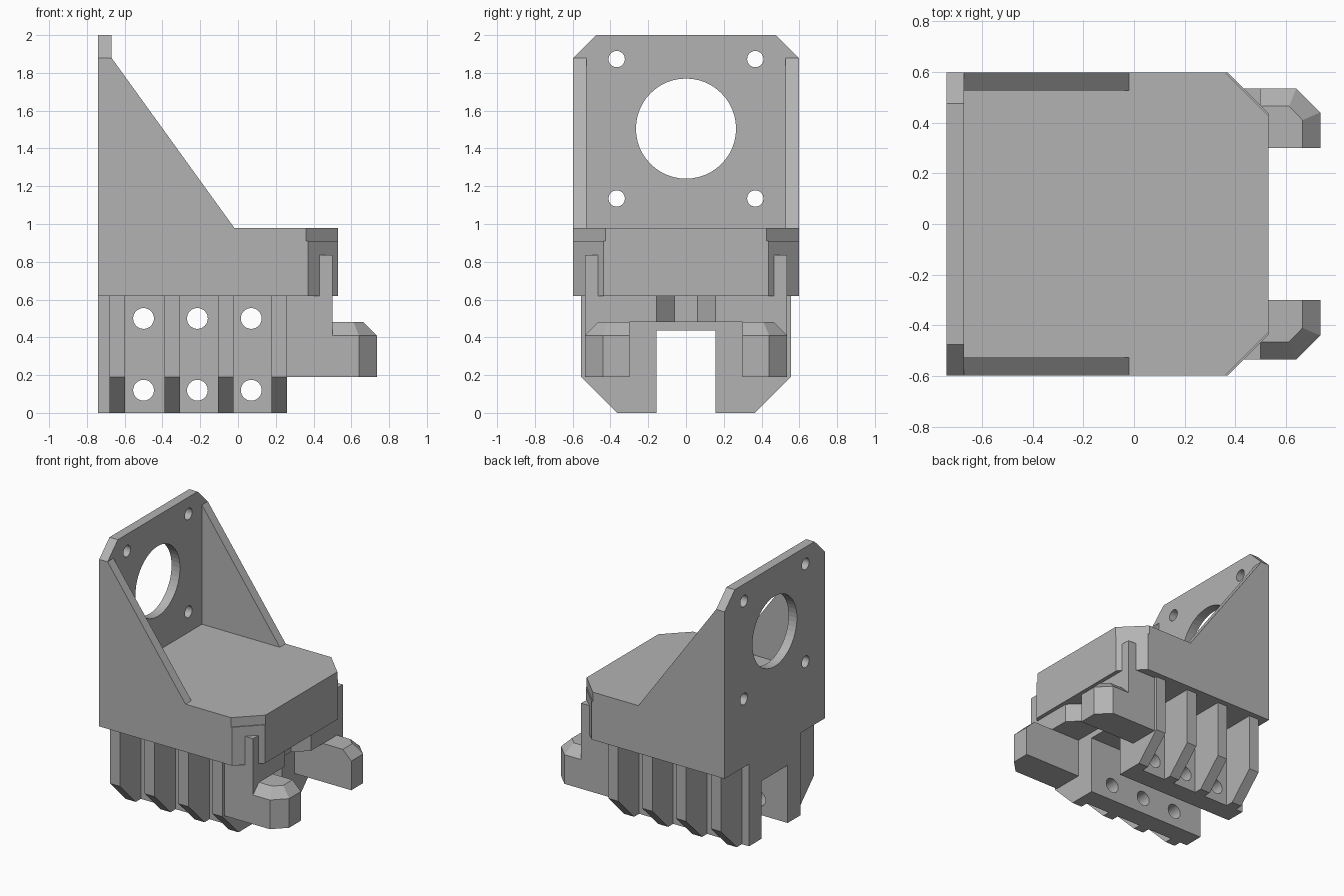
import bpy, bmesh, math
from mathutils import Vector, Matrix

old = bpy.data.objects.get("Cube")
if old:
    bpy.data.objects.remove(old, do_unlink=True)

grey = bpy.data.materials.new("plain_grey")
grey.use_nodes = True
colour = (0.45, 0.45, 0.45, 1)
grey.diffuse_color = colour
grey.node_tree.nodes["Principled BSDF"].inputs["Base Color"].default_value = colour


def finish(name, bm):
    bmesh.ops.recalc_face_normals(bm, faces=bm.faces)
    mesh = bpy.data.meshes.new(name)
    bm.to_mesh(mesh)
    bm.free()
    mesh.materials.append(grey)
    obj = bpy.data.objects.new(name, mesh)
    bpy.context.collection.objects.link(obj)
    return obj


def prism(name, pts, axis, lo, hi):
    """Extrude a flat profile along an axis; pts hold the other two coordinates in order."""
    bm = bmesh.new()
    verts = []
    for p in pts:
        co = list(p)
        co.insert("xyz".index(axis), lo)
        verts.append(bm.verts.new(co))
    face = bm.faces.new(verts)
    new = bmesh.ops.extrude_face_region(bm, geom=[face])["geom"]
    shift = Vector([hi - lo if a == axis else 0 for a in "xyz"])
    bmesh.ops.translate(bm, vec=shift, verts=[v for v in new if isinstance(v, bmesh.types.BMVert)])
    return finish(name, bm)


def box(name, x, y, z):
    return prism(name, [(x[0], y[0]), (x[1], y[0]), (x[1], y[1]), (x[0], y[1])], "z", *z)


def drill(obj, holes, axis):
    """Cut round holes, each given as centre and radius, along x or y."""
    bm = bmesh.new()
    turn = Matrix.Rotation(math.pi / 2, 4, "Y" if axis == "x" else "X")
    for centre, radius in holes:
        bmesh.ops.create_cone(bm, cap_ends=True, segments=48, radius1=radius, radius2=radius,
                              depth=1.6 if axis == "y" else 0.4,
                              matrix=Matrix.Translation(centre) @ turn)
    cutter = finish("hole_cutter", bm)
    cutter.hide_render = True
    mod = obj.modifiers.new("holes", "BOOLEAN")
    mod.operation, mod.solver, mod.object = "DIFFERENCE", "EXACT", cutter
    bpy.context.view_layer.update()
    cut = bpy.data.meshes.new_from_object(obj.evaluated_get(bpy.context.evaluated_depsgraph_get()))
    obj.modifiers.clear()
    obj.data = cut
    bpy.data.objects.remove(cutter, do_unlink=True)


def both(half):
    """Complete a half outline by mirroring its first coordinate."""
    return half + [(-a, b) for a, b in reversed(half)]


BACK, PLATE, FRONT, END = -0.74, -0.67, 0.53, 0.26
W = 0.597

# Upright mounting plate
plate = prism("mounting_plate", both([(W, 0.62), (W, 1.88), (0.475, 2.0)]), "x", BACK, PLATE)
holes = [((PLATE, 0, 1.505), 0.265)]
holes += [((PLATE, y, z), 0.043) for y in (-0.367, 0.367) for z in (1.135, 1.873)]
drill(plate, holes, "x")


# Body block with chamfered front corners
def body(name, c, lo, hi):
    prism(name, [(PLATE, -W), (FRONT - c, -W), (FRONT, c - W),
                 (FRONT, W - c), (FRONT - c, W), (PLATE, W)], "z", lo, hi)


body("body_block", 0.16, 0.62, 0.91)
body("body_top", 0.17, 0.91, 0.98)

# Slotted rail block under the body, drilled crosswise
rail = prism("rail_block", both([(0.155, 0.435), (0.155, 0), (0.305, 0), (0.305, 0.62)]),
             "x", BACK, END)
drill(rail, [((x, 0, z), 0.055) for x in (-0.5, -0.215, 0.07) for z in (0.12, 0.5)], "y")

# Front block with a tapered pocket
prism("front_block", [(END, -0.535), (0.5, -0.535), (0.5, -0.155), (0.4, -0.06),
                      (0.4, 0.06), (0.5, 0.155), (0.5, 0.535), (END, 0.535)], "z", 0.48, 0.62)

for side, s in (("left", 1), ("right", -1)):
    # Sloping gusset
    prism(side + "_gusset", [(PLATE, 0.98), (-0.02, 0.98), (PLATE, 1.88)], "y", s * 0.527, s * W)

    # Ribs with chamfered feet
    for i, x in enumerate((-0.68, -0.39, -0.107, 0.177)):
        prism(f"{side}_rib_{i + 1}", [(s * 0.305, 0), (s * 0.365, 0), (s * 0.555, 0.19),
                                      (s * 0.555, 0.62), (s * 0.305, 0.62)], "x", x, x + 0.083)

    # Corner post beside the body chamfer
    prism(side + "_corner_post", [(0.41, s * 0.535), (0.5, s * 0.535), (0.5, s * 0.445)],
          "z", 0.62, 0.835)

    # Forward arm: straight root and bevelled tip
    box(side + "_arm_root", (END, 0.5), (s * 0.3, s * 0.535), (0.19, 0.48))
    outer = [(0.5, 0.3), (0.735, 0.3), (0.735, 0.44), (0.64, 0.535), (0.5, 0.535)]
    inner = [(0.5, 0.3), (0.665, 0.3), (0.665, 0.41), (0.612, 0.465), (0.5, 0.465)]
    bm = bmesh.new()
    for outline, z in ((outer, 0.19), (outer, 0.41), (inner, 0.48)):
        for x, y in outline:
            bm.verts.new((x, s * y, z))
    bmesh.ops.convex_hull(bm, input=bm.verts)
    bmesh.ops.dissolve_limit(bm, angle_limit=0.02, verts=bm.verts, edges=bm.edges)
    finish(side + "_arm_tip", bm)
